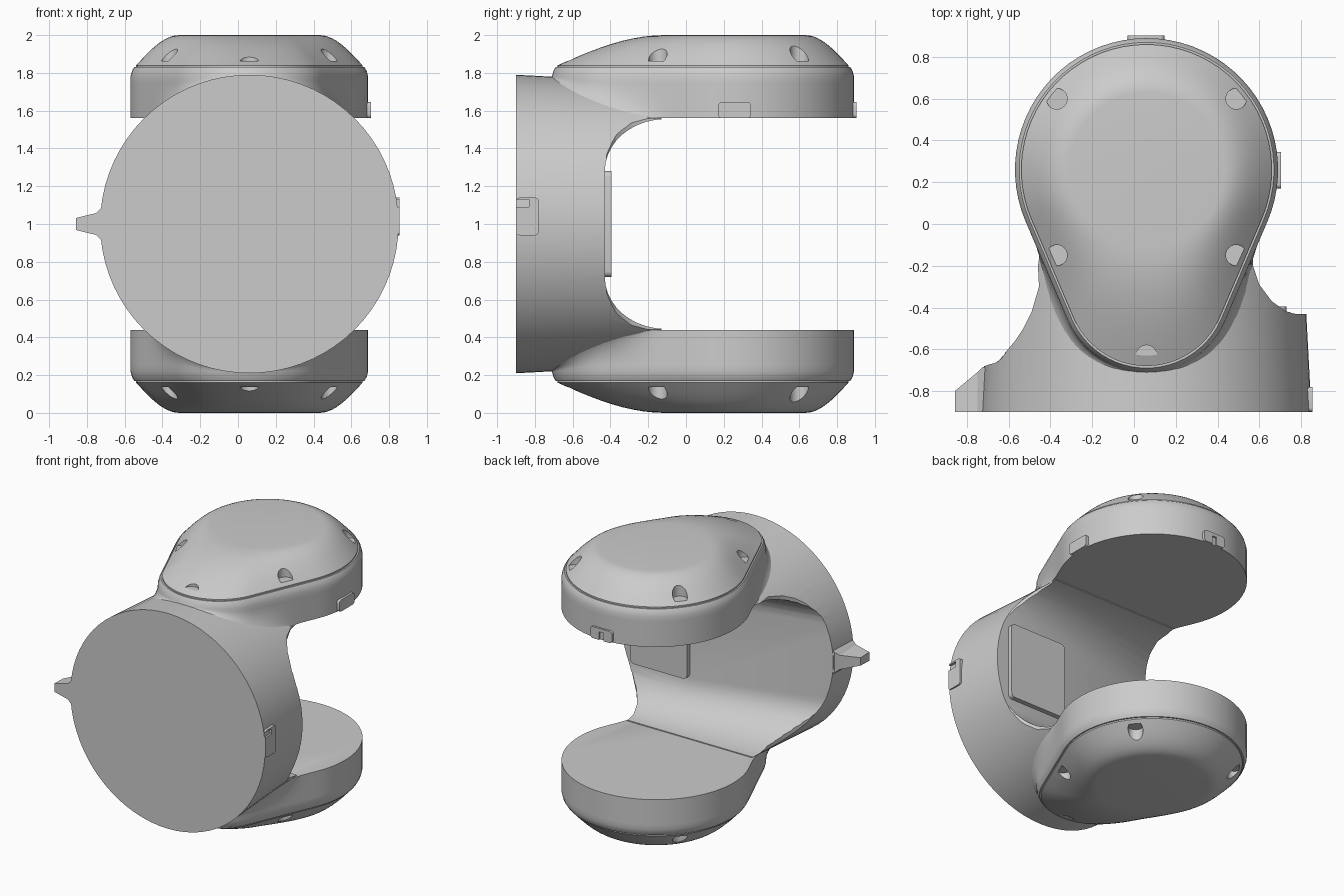
import bpy, bmesh, math
from mathutils import Vector

cube = bpy.data.objects.get("Cube")
if cube:
    bpy.data.objects.remove(cube, do_unlink=True)

grey = bpy.data.materials.new("plain_grey")
grey.use_nodes = True
COLOUR = (0.6, 0.6, 0.6, 1)
grey.diffuse_color = COLOUR
grey.node_tree.nodes["Principled BSDF"].inputs["Base Color"].default_value = COLOUR

CX, CY, R = 0.06, 0.26, 0.79       # pad centre and barrel radius


def make(name, bm, smooth=True):
    bmesh.ops.remove_doubles(bm, verts=bm.verts, dist=0.0005)
    bmesh.ops.recalc_face_normals(bm, faces=bm.faces)
    me = bpy.data.meshes.new(name)
    bm.to_mesh(me)
    bm.free()
    me.materials.append(grey)
    ob = bpy.data.objects.new(name, me)
    bpy.context.collection.objects.link(ob)
    if smooth:
        smooth_object(ob)
    return ob


def smooth_object(ob):
    bpy.ops.object.select_all(action='DESELECT')
    ob.select_set(True)
    bpy.context.view_layer.objects.active = ob
    bpy.ops.object.shade_smooth_by_angle(angle=math.radians(32))


def loft(name, rings, smooth=True):
    """Skin closed rings of points and cap both ends."""
    bm = bmesh.new()
    rows = [[bm.verts.new(p) for p in ring] for ring in rings]
    n = len(rows[0])
    for a, b in zip(rows, rows[1:]):
        for i in range(n):
            j = (i + 1) % n
            bm.faces.new((a[i], a[j], b[j], b[i]))
    bm.faces.new(rows[0])
    bm.faces.new(rows[-1])
    return make(name, bm, smooth)


def box(name, lo, hi, bevel=0.0, axis=None):
    """Box between two corners; edges along one axis may be rounded."""
    bm = bmesh.new()
    bmesh.ops.create_cube(bm, size=1)
    lo, hi = Vector(lo), Vector(hi)
    for v in bm.verts:
        v.co = Vector([(lo[k] + hi[k]) / 2 + v.co[k] * (hi[k] - lo[k]) for k in range(3)])
    if bevel:
        edges = [e for e in bm.edges
                 if abs((e.verts[0].co - e.verts[1].co).normalized()[axis]) > 0.9]
        bmesh.ops.bevel(bm, geom=edges, offset=bevel, segments=4, affect='EDGES', profile=0.5)
    return make(name, bm)


def cut(ob, cutters, operation='DIFFERENCE'):
    """Apply booleans and remove the cutters."""
    for c in cutters:
        m = ob.modifiers.new("cut", 'BOOLEAN')
        m.object, m.operation, m.solver = c, operation, 'EXACT'
    bpy.context.view_layer.update()
    deps = bpy.context.evaluated_depsgraph_get()
    me = bpy.data.meshes.new_from_object(ob.evaluated_get(deps))
    ob.modifiers.clear()
    ob.data = me
    for c in cutters:
        bpy.data.objects.remove(c, do_unlink=True)
    smooth_object(ob)


# Teardrop outline: large circle at the back, small one at the front
def teardrop():
    big, small, cy2 = 0.63, 0.41, -0.30
    low = math.asin((big - small) / (CY - cy2))
    pts = []

    def arc(y, r, a, b, steps):
        for i in range(steps + 1):
            t = a + (b - a) * i / steps
            n = Vector((math.cos(t), math.sin(t)))
            pts.append((Vector((CX, y)) + n * r, n))

    def straight(p, q, n, steps=8):
        for i in range(1, steps):
            pts.append((p.lerp(q, i / steps), n))

    arc(CY, big, -low, math.pi + low, 44)
    first, (p, n) = pts[0], pts[-1]
    side = Vector((CX, cy2)) + n * small
    straight(p, side, n)
    arc(cy2, small, math.pi + low, 2 * math.pi - low, 24)
    straight(pts[-1][0], first[0], first[1])
    return pts


OUT = teardrop()


def ring(d, z):
    return [(p.x + n.x * d, p.y + n.y * d, z) for p, n in OUT]


def skirt_ring(t):
    """Concave flare from the arm wall down to the barrel surface."""
    pts = []
    for p, n in OUT:
        s = min(1, max(0, (-0.1 - p.y) / 0.5))
        w = s * s * (3 - 2 * s)
        q = p + n * 0.14 * w * t ** 2.2
        foot = p + n * 0.14 * w
        surf = 1 + math.sqrt(R * R - (foot.x - CX) ** 2) - 0.03
        z0 = 1.56 + (surf - 1.56) * w
        pts.append((q.x, q.y, 1.78 + (z0 - 1.78) * (1 - (1 - t) ** 1.3)))
    return pts


def cap_ring(t):
    pts = []
    for x, y, _ in ring(-0.03, 0):
        d = Vector((x - CX, y - CY))
        e = d.lerp(d.normalized() * 0.37, t)
        pts.append((CX + e.x, CY + e.y, 1.84 + 0.16 * math.sin(t * math.pi / 2)))
    return pts


def flip(rings, up):
    return rings if up else [[(x, y, 2 - z) for x, y, z in r] for r in rings]


# Upper and lower pads with domed caps and screw recesses
for up, label in ((True, "upper"), (False, "lower")):
    rings = [ring(0, 1.56)] + [skirt_ring(1 - i / 8) for i in range(9)]
    rings += [ring(-0.008, 1.81), ring(-0.02, 1.83)]
    loft(label + "_arm", flip(rings, up))
    dome = [ring(-0.03, 1.81)] + [cap_ring(i / 10) for i in range(11)]
    cap = loft(label + "_cap", flip(dome, up))
    holes = []
    for x, y in ((0.49, 0.6), (-0.37, 0.6), (0.49, -0.15), (-0.37, -0.15), (CX, -0.63)):
        circle = [(x + 0.05 * math.cos(a * math.pi / 12), y + 0.05 * math.sin(a * math.pi / 12))
                  for a in range(24)]
        holes.append(loft("screw_cutter", flip([[(u, v, z) for u, v in circle]
                                                for z in (1.862, 2.1)], up)))
    cut(cap, holes)

# Barrel with a slight draft, trimmed to the neck outline in plan
def disc(y, r):
    return [(CX + r * math.cos(a * math.pi / 36), y, 1 + r * math.sin(a * math.pi / 36))
            for a in range(72)]


barrel = loft("barrel_body", [disc(-0.9, R), disc(-0.43, 0.765), disc(-0.13, 0.755)])
plan = [(-1, -1), (1, -1), (1, -0.43), (0.73, -0.42), (0.66, -0.37), (0.60, -0.29), (0.57, -0.2),
        (0.56, 0), (-0.46, 0), (-0.46, -0.2), (-0.455, -0.3), (-0.49, -0.42), (-0.53, -0.5),
        (-0.57, -0.56), (-0.62, -0.62), (-0.67, -0.665), (-0.73, -0.685), (-1, -0.69)]
trim = loft("plan_cutter", [[(x, y, z) for x, y in plan] for z in (-0.2, 2.2)])
cut(barrel, [trim], 'INTERSECT')


# Rounded pocket between the arms, deeper towards the right-hand opening
def pocket_ring(x, shift):
    half = []
    for i in range(11):
        a = i / 10 * math.pi / 2
        w = math.cos(a)
        half.append((x, -0.43 + 0.32 * (1 - w) - shift * w, 0.28 + 0.275 * math.sin(a)))
    half.append((x, 0.3, 0.555))
    return ([(px, y, 1 + z) for px, y, z in half]
            + [(px, y, 1 - z) for px, y, z in reversed(half)])


cut(barrel, [loft("pocket_cutter", [pocket_ring(-1.0, 0.32), pocket_ring(0.27, 0),
                                    pocket_ring(1.0, 0)])])

# Inner plate and the small clips
box("inner_plate", (0.27, -0.45, 0.72), (0.73, -0.395, 1.28), 0.03, 1)
side_clip = box("barrel_clip", (0.80, -0.9, 0.94), (0.855, -0.78, 1.14), 0.02, 0)
cut(side_clip, [box("slot_cutter", (0.83, -0.95, 1.09), (0.9, -0.83, 1.13))])
back_clip = box("back_clip", (-0.03, 0.84, 1.56), (0.145, 0.902, 1.645), 0.02, 1)
cut(back_clip, [box("slot_cutter", (0.04, 0.885, 1.5), (0.075, 0.95, 1.62))])
box("arm_side_clip", (0.64, 0.17, 1.56), (0.705, 0.345, 1.645), 0.02, 0)

# Tapered pointer tab on the barrel rim
def tab_ring(x, y, h):
    return [(x, -0.9, 1 - h), (x, y, 1 - h * 0.9), (x, y, 1 + h * 0.9), (x, -0.9, 1 + h)]


loft("pointer_tab", [tab_ring(-0.68, -0.68, 0.12), tab_ring(-0.725, -0.685, 0.085),
                     tab_ring(-0.75, -0.71, 0.058), tab_ring(-0.858, -0.80, 0.032)])
